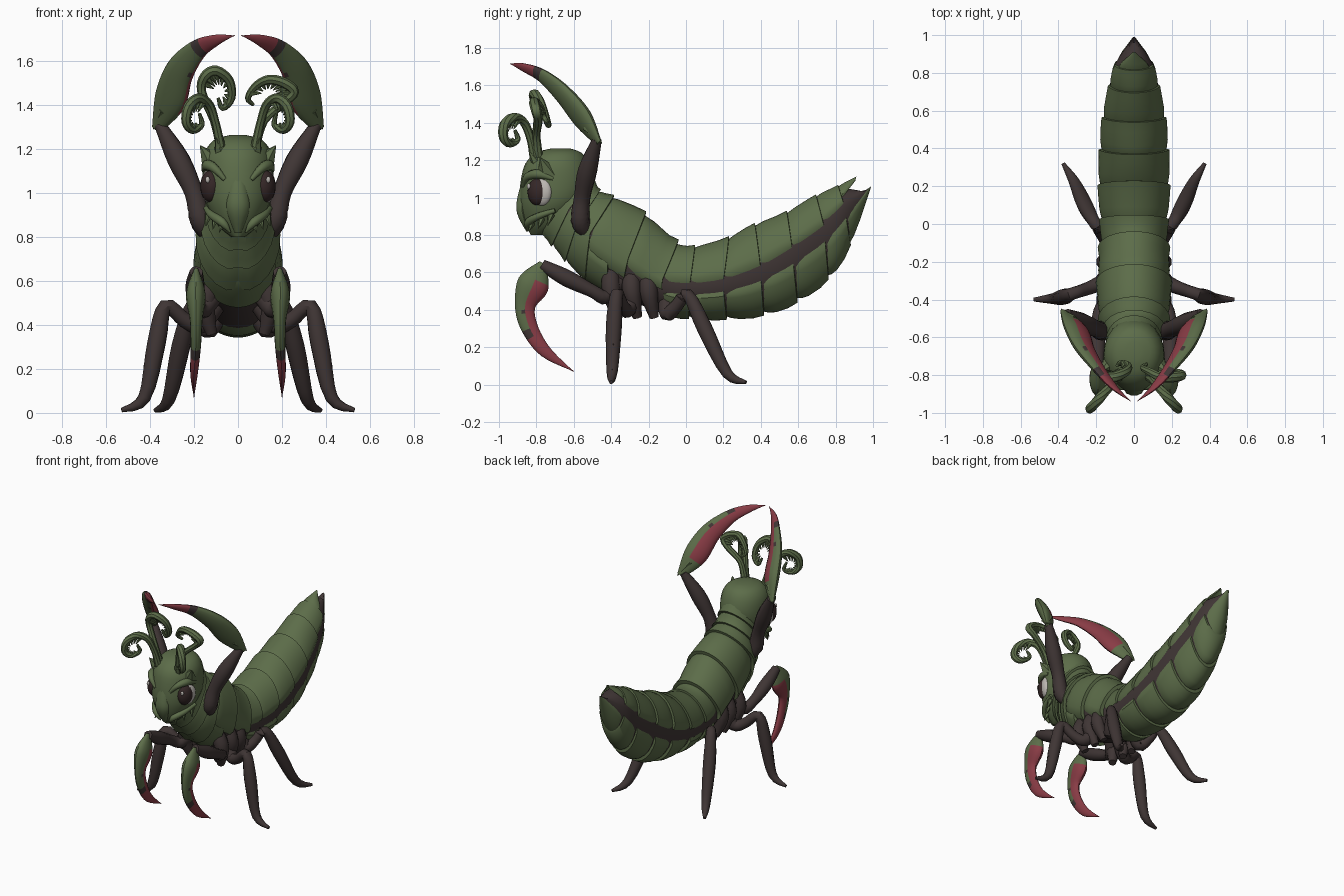
import bpy, bmesh
from math import sin, cos, pi, radians
from mathutils import Vector, Matrix

if "Cube" in bpy.data.objects:
    bpy.data.objects.remove(bpy.data.objects["Cube"])


def material(name, rgb):
    m = bpy.data.materials.new(name)
    m.use_nodes = True
    m.diffuse_color = (*rgb, 1)
    m.node_tree.nodes["Principled BSDF"].inputs["Base Color"].default_value = (*rgb, 1)
    return m


GREEN, DARK, RED, PALE, EYE = range(5)
MATS = [material("moss green", (.108, .152, .067)), material("dark brown", (.05, .036, .035)),
        material("claw red", (.25, .045, .06)), material("pale eye", (.5, .47, .44)),
        material("eye brown", (.035, .02, .02))]
made = []


def finish(bm, name):
    bmesh.ops.recalc_face_normals(bm, faces=bm.faces)
    me = bpy.data.meshes.new(name)
    bm.to_mesh(me)
    bm.free()
    for m in MATS:
        me.materials.append(m)
    ob = bpy.data.objects.new(name, me)
    bpy.context.collection.objects.link(ob)
    made.append(ob)


def at(pts, i):
    """Smooth interpolation through a list of vectors at a fractional index."""
    n = len(pts) - 1
    i = min(max(i, 0), n)
    k = min(int(i), n - 1)
    u = i - k
    a, b, c, d = (pts[min(max(j, 0), n)] for j in range(k - 1, k + 3))
    return (b * 2 + (c - a) * u + (a * 2 - b * 5 + c * 4 - d) * u**2
            + (b * 3 - a - c * 3 + d) * u**3) * .5


def skin(bm, rows, rule, closed=True, caps=True):
    grid = [[bm.verts.new(p) for p in r] for r in rows]
    n = len(rows[0])
    for i in range(len(grid) - 1):
        for j in range(n if closed else n - 1):
            k = (j + 1) % n
            f = bm.faces.new((grid[i][j], grid[i][k], grid[i + 1][k], grid[i + 1][j]))
            f.material_index = rule((i + .5) / (len(grid) - 1), 2 * pi * (j + .5) / n)
    if caps:
        for r, t in ((grid[0], 0), (grid[-1], 1)):
            bm.faces.new(r).material_index = rule(t, 0)


def sweep(bm, pts, radii, rule, s=1, hint=(0, 0, 1), flat=1, steps=4, sides=10):
    """Tapered tube along a path; s = -1 mirrors it to the other side."""
    path = [Vector((p[0] * s, p[1], p[2], r)) for p, r in zip(pts, radii)]
    hint = Vector((hint[0] * s, hint[1], hint[2]))
    n = (len(path) - 1) * steps
    line = [at(path, i / steps) for i in range(n + 1)]
    rows = []
    for i, q in enumerate(line):
        tan = (line[min(i + 1, n)] - line[max(i - 1, 0)]).to_3d().normalized()
        u = (hint - tan * hint.dot(tan)).normalized()
        v = tan.cross(u) * s
        r = max(q[3], .002)
        rows.append([q.to_3d() + (u * cos(a) + v * sin(a) * flat) * r
                     for a in (2 * pi * j / sides for j in range(sides))])
    skin(bm, rows, rule if callable(rule) else lambda t, a: rule)


def spike(bm, base, tip, r, col, s=1):
    sweep(bm, (base, tip), (r, .001), col, s, hint=(.31, .52, .8), steps=1, sides=6)


def ball(bm, centre, radii, col, turn=0):
    m = Matrix.Translation(centre) @ Matrix.Rotation(turn, 4, 'Z') @ Matrix.Diagonal((*radii, 1))
    res = bmesh.ops.create_uvsphere(bm, u_segments=20, v_segments=12, radius=1, matrix=m)
    for f in {f for v in res["verts"] for f in v.link_faces}:
        f.material_index = col


# Body stations: back y z, side y z, belly y z, half width
BODY = [Vector(v) for v in (
    (-.55, 1.22, -.67, 1.02, -.8, .83, .13), (-.5, 1.12, -.62, .93, -.73, .76, .14),
    (-.47, 1.04, -.57, .87, -.66, .68, .16), (-.42, 1.01, -.5, .8, -.57, .59, .18),
    (-.24, .925, -.31, .67, -.38, .47, .19), (-.06, .765, -.13, .55, -.14, .38, .175),
    (.03, .735, .02, .53, 0, .355, .18), (.21, .775, .2, .55, .2, .35, .188),
    (.35, .845, .4, .62, .4, .37, .182), (.52, .91, .57, .72, .58, .435, .168),
    (.68, 1.0, .74, .84, .75, .555, .135), (.8, 1.055, .85, .95, .87, .725, .105))]
BACK = BODY + [Vector((.91, 1.11, .9, 1.07, .9, 1.05, .012))]
BELLY = BODY + [Vector((.96, 1.03, .975, 1.05, .99, 1.06, .012))]


def section(st, i, a, k):
    q = at(st, i)
    top, mid, low = (Vector((0, q[j], q[j + 1])) for j in (0, 2, 4))
    c = cos(a)
    p = mid + ((top if c > 0 else low) - mid) * abs(c) * k
    p.x = q[6] * sin(a) * k
    return p


def plate(name, st, i0, i1, a0, a1, vee=.12, n=24, flare=1.05):
    """Overlapping armour plate with a raised, pointed rear edge and a lip."""
    bm = bmesh.new()
    rows = []
    for u, k in ((-.05, .93), (.1, .98), (.35, 1.02), (.75, 1.035), (1.06, flare), (1.07, .9)):
        rows.append([])
        for j in range(n + 1):
            a = radians(a0 + (a1 - a0) * j / n)
            edge = .93 if j in (0, n) else 1
            i = i0 + (i1 - i0) * u * (1 + vee * (abs(cos(a)) - .5))
            rows[-1].append(section(st, i, a, k * edge))
    skin(bm, rows, lambda t, a: GREEN, closed=False, caps=False)
    finish(bm, name)


core = bmesh.new()
skin(core, [[section(BELLY, i / 4, 2 * pi * j / 24, .94) for j in range(24)]
            for i in range(49)], lambda t, a: DARK)
finish(core, "body_core")
for i in range(3):
    plate(f"neck_ring_{i + 1}", BODY, i, i + 1, -180, 180, .3, flare=1.08)
plate("thorax_plate_front", BACK, 3, 4, -118, 118, flare=1.07)
plate("thorax_plate_rear", BACK, 4, 5, -104, 104, flare=1.1)
plate("chest_plate", BELLY, 2.9, 3.6, 110, 250, .5)
for i in range(5, 12):
    reach = {10: 80, 11: 62}.get(i, 86)
    plate(f"abdomen_back_plate_{i - 4}", BACK, i, i + 1, -reach, reach)
    plate(f"abdomen_belly_plate_{i - 4}", BELLY, i + .12, min(i + .98, 12), 106, 254, flare=1.02)

# Head: stacked ovals of height, front, back, half width
HEAD = [Vector(v) for v in ((1.262, -.72, -.62, .04), (1.24, -.8, -.56, .11), (1.18, -.86, -.52, .152),
                            (1.08, -.885, -.5, .162), (.98, -.89, -.53, .155), (.9, -.875, -.6, .12),
                            (.84, -.85, -.66, .08), (.8, -.83, -.74, .03))]
bm = bmesh.new()
rows = []
for i in range(22):
    z, f, b, w = at(HEAD, i / 3)
    rows.append([(w * sin(a), (f + b) / 2 + (b - f) / 2 * cos(a), z)
                 for a in (2 * pi * j / 24 for j in range(24))])
skin(bm, rows, lambda t, a: GREEN)
finish(bm, "head")

bm = bmesh.new()
sweep(bm, ((0, -.855, 1.12), (0, -.875, 1), (0, -.875, .92), (0, -.845, .82)),
      (.02, .045, .05, .015), GREEN, hint=(1, 0, 0), flat=.6)
finish(bm, "snout")

eyes, horns, jaws = bmesh.new(), bmesh.new(), bmesh.new()
for s in (1, -1):
    ball(eyes, (.13 * s, -.772, 1.03), (.034, .06, .076), PALE, -.5 * s)
    ball(eyes, (.126 * s, -.795, 1.03), (.042, .055, .072), EYE, -.5 * s)
    ball(eyes, (.138 * s, -.841, 1.06), (.01, .01, .015), PALE)
    sweep(horns, ((.06, -.87, 1.06), (.105, -.85, 1.11), (.14, -.79, 1.125), (.155, -.71, 1.1)),
          (.01, .02, .025, .01), GREEN, s)
    spike(horns, (.115, -.74, 1.13), (.172, -.78, 1.215), .06, GREEN, s)
    spike(horns, (.08, -.8, 1.19), (.1, -.84, 1.25), .03, GREEN, s)
    sweep(jaws, ((.145, -.7, .93), (.12, -.79, .9), (.07, -.845, .865), (.035, -.845, .82)),
          (.012, .018, .02, .004), GREEN, s)
    for k in range(3):
        spike(jaws, (.13 - .03 * k, -.72 - .05 * k, .91 - .02 * k),
              (.145 - .03 * k, -.74 - .05 * k, .85 - .015 * k), .02, GREEN, s)
finish(eyes, "eyes")
finish(horns, "brows_and_horns")
finish(jaws, "jaws")

# Curled, fringed antennae
CURL = ((.08, -.81, 1.21), (.1, -.83, 1.31), (.13, -.865, 1.4), (.18, -.92, 1.43), (.225, -.97, 1.39),
        (.235, -.975, 1.32), (.205, -.94, 1.285), (.165, -.9, 1.31), (.175, -.915, 1.36))
ARCH_RIGHT = ((.08, -.79, 1.22), (.11, -.8, 1.33), (.165, -.79, 1.46), (.15, -.81, 1.53), (.1, -.81, 1.555),
              (.04, -.78, 1.51), (.03, -.75, 1.43), (.07, -.735, 1.385), (.09, -.75, 1.43))
ARCH_LEFT = ((.08, -.79, 1.22), (.12, -.8, 1.33), (.21, -.79, 1.41), (.255, -.8, 1.46), (.21, -.81, 1.5),
             (.14, -.81, 1.515), (.08, -.78, 1.485), (.045, -.76, 1.43), (.07, -.74, 1.4))
for s, label, arch in ((1, "left", ARCH_LEFT), (-1, "right", ARCH_RIGHT)):
    bm = bmesh.new()
    for path in (CURL, arch):
        pts = [Vector(p) for p in path]
        sweep(bm, pts, (.026, .022, .024, .027, .028, .025, .021, .016, .009), GREEN, s,
              hint=(0, 1, .1), flat=.85, sides=8)
        hub = sum(pts[3:], Vector()) / len(pts[3:])
        for k in range(5, 14):
            p = at(pts, k / 2)
            spike(bm, p, p.lerp(hub, .65) + Vector((0, 0, -.01)), .02, GREEN, s)
    finish(bm, f"antenna_{label}")


def claw(turn, inner):
    """Red tip and inner edge, dark patches where they meet the green."""
    def rule(t, a):
        c = cos(a - radians(turn))
        if t > .66 or (t > .16 and c > inner):
            return RED
        return DARK if t > .6 or (.42 < t < .48 and c > inner - .35) else GREEN
    return rule


for s, label in ((1, "left"), (-1, "right")):
    # Raised arm
    bm = bmesh.new()
    sweep(bm, ((.14, -.54, .82), (.17, -.565, .88), (.2, -.555, 1), (.27, -.525, 1.15), (.355, -.475, 1.31)),
          (.04, .052, .044, .052, .026), DARK, s)
    for k in range(4):
        p = Vector((.2 + .035 * k, -.56 + .02 * k, 1 + .075 * k))
        spike(bm, p, p + Vector((.05, .03, .06)), .025, DARK, s)
    finish(bm, f"raised_arm_{label}")
    bm = bmesh.new()
    sweep(bm, ((.37, -.465, 1.29), (.31, -.55, 1.42), (.265, -.655, 1.55), (.185, -.77, 1.65),
               (.1, -.87, 1.695), (.015, -.94, 1.715)), (.025, .078, .07, .046, .026, 0), claw(-45, .42), s,
          hint=(-.8, -.35, -.45), flat=.5, steps=6, sides=16)
    spike(bm, (.33, -.52, 1.38), (.385, -.45, 1.29), .04, GREEN, s)
    finish(bm, f"raised_claw_{label}")

    # Lower grasping arm
    bm = bmesh.new()
    sweep(bm, ((.1, -.36, .56), (.16, -.43, .47), (.19, -.5, .5), (.195, -.64, .57), (.19, -.77, .64)),
          (.05, .042, .035, .045, .03), DARK, s)
    finish(bm, f"grasping_arm_{label}")
    bm = bmesh.new()
    sweep(bm, ((.19, -.765, .65), (.192, -.815, .54), (.19, -.86, .42), (.192, -.835, .3),
               (.2, -.75, .175), (.2, -.6, .07)), (.02, .085, .055, .045, .032, 0), claw(0, .1), s,
          hint=(0, 1, .1), flat=.52, steps=6, sides=16)
    finish(bm, f"grasping_claw_{label}")

    # Walking legs
    legs = (("middle", ((.1, -.28, .5), (.17, -.31, .4), (.24, -.34, .42), (.33, -.37, .485),
                        (.37, -.385, .32), (.425, -.395, .07), (.53, -.4, .012)), (.5, 0)),
            ("rear", ((.08, -.1, .48), (.13, -.1, .38), (.17, -.05, .42), (.21, .01, .48),
                      (.26, .1, .3), (.315, .22, .06), (.375, .32, .012)), (.3, .6)))
    for part, pts, out in legs:
        bm = bmesh.new()
        sweep(bm, pts, (.05, .042, .035, .033, .043, .03, .01), DARK, s, hint=(.3, .7, .6))
        for k in range(3):
            p = at([Vector(q) for q in pts], 3.7 + .5 * k)
            spike(bm, p, p + Vector((out[0] * .1, out[1] * .1, -.06)), .022, DARK, s)
        finish(bm, f"{part}_leg_{label}")

    # Hip joints under the thorax
    bm = bmesh.new()
    for y in (-.4, -.29, -.2):
        sweep(bm, ((.1, y, .62), (.15, y, .5), (.12, y + .03, .36)), (.045, .05, .025), DARK, s, hint=(0, 1, 0))
    finish(bm, f"hip_joints_{label}")

# Smooth shading that keeps hard edges
bpy.ops.object.select_all(action='DESELECT')
for ob in made:
    ob.select_set(True)
bpy.context.view_layer.objects.active = made[0]
bpy.ops.object.shade_smooth_by_angle(angle=radians(38))
